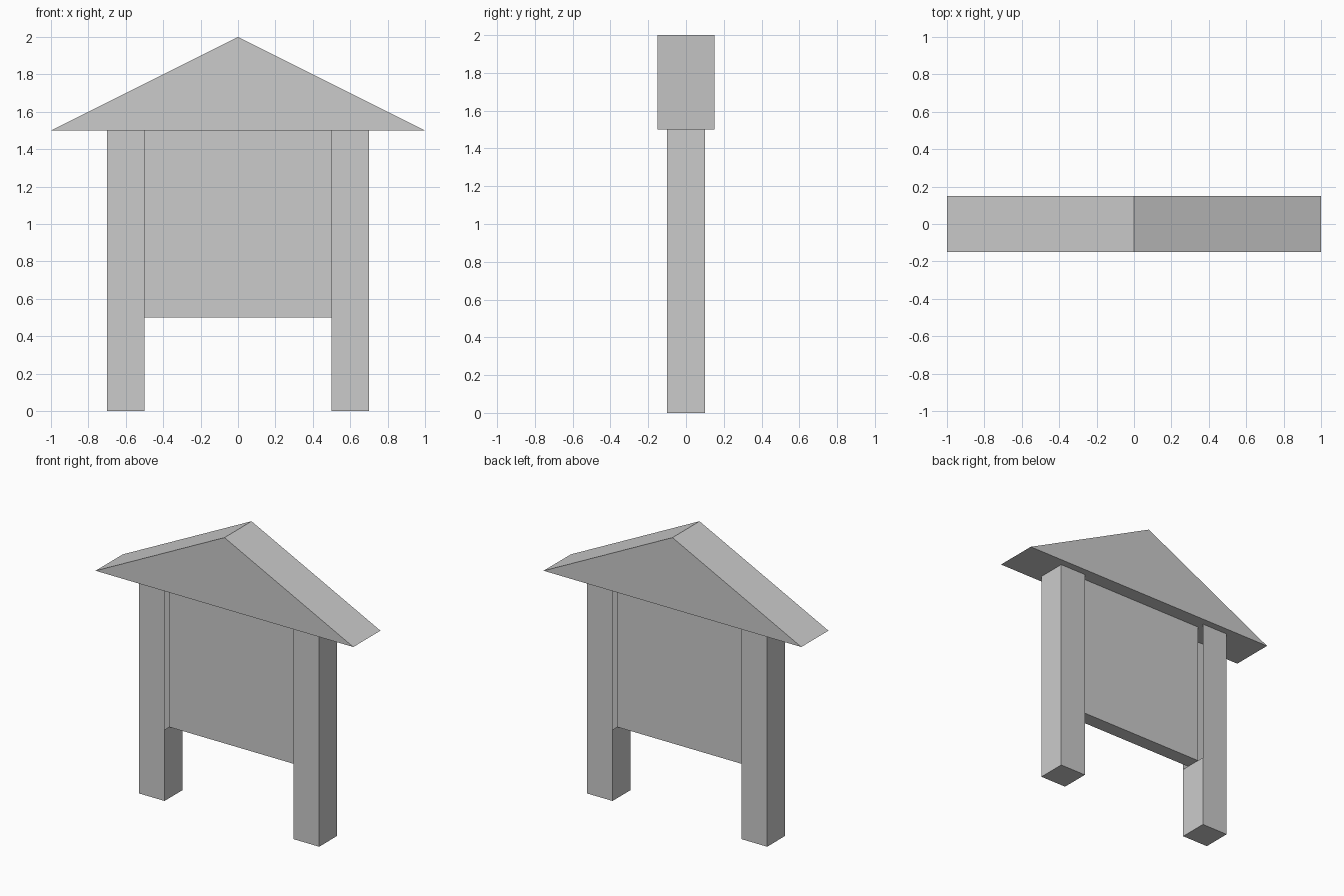
import bpy, bmesh
from mathutils import Vector

if "Cube" in bpy.data.objects:
    bpy.data.objects.remove(bpy.data.objects["Cube"])


def box(lo, hi):
    """Axis-aligned box between two corners, as a bmesh."""
    lo, hi = Vector(lo), Vector(hi)
    bm = bmesh.new()
    bmesh.ops.create_cube(bm, size=1)
    bmesh.ops.scale(bm, vec=hi - lo, verts=bm.verts)
    bmesh.ops.translate(bm, vec=(lo + hi) / 2, verts=bm.verts)
    return bm


def drop_faces(bm, test):
    """Remove the faces whose centre passes the test."""
    bm.normal_update()
    faces = [f for f in bm.faces if test(f.calc_center_median())]
    bmesh.ops.delete(bm, geom=faces, context='FACES')


def finish(bm, name):
    mesh = bpy.data.meshes.new(name)
    bm.to_mesh(mesh)
    bm.free()
    obj = bpy.data.objects.new(name, mesh)
    bpy.context.collection.objects.link(obj)
    return obj


# Posts: hollow shells, open under the roof and where the panel slots in
bm = box((0.5, -0.1, 0), (0.7, 0.1, 1.5))
bmesh.ops.bisect_plane(bm, geom=bm.verts[:] + bm.edges[:] + bm.faces[:],
                       plane_co=(0, 0, 0.5), plane_no=(0, 0, 1))
drop_faces(bm, lambda c: c.z > 1.49 or (c.x < 0.51 and c.z > 0.5))
posts = finish(bm, "posts")
posts.modifiers.new("mirror", 'MIRROR').use_axis[0] = True

# Notice panel: open where it meets the posts and roof
bm = box((-0.5, -0.05, 0.5), (0.5, 0.05, 1.5))
drop_faces(bm, lambda c: c.z > 1.49 or abs(c.x) > 0.49)
finish(bm, "panel")

# Roof: triangular gable extruded front to back
bm = bmesh.new()
gable = bm.faces.new([bm.verts.new((x, -0.15, z))
                      for x, z in ((-1, 1.5), (1, 1.5), (0, 2))])
new = bmesh.ops.extrude_face_region(bm, geom=[gable], use_keep_orig=True)["geom"]
bmesh.ops.translate(bm, vec=(0, 0.3, 0),
                    verts=[v for v in new if isinstance(v, bmesh.types.BMVert)])
bmesh.ops.recalc_face_normals(bm, faces=bm.faces)
finish(bm, "roof")
